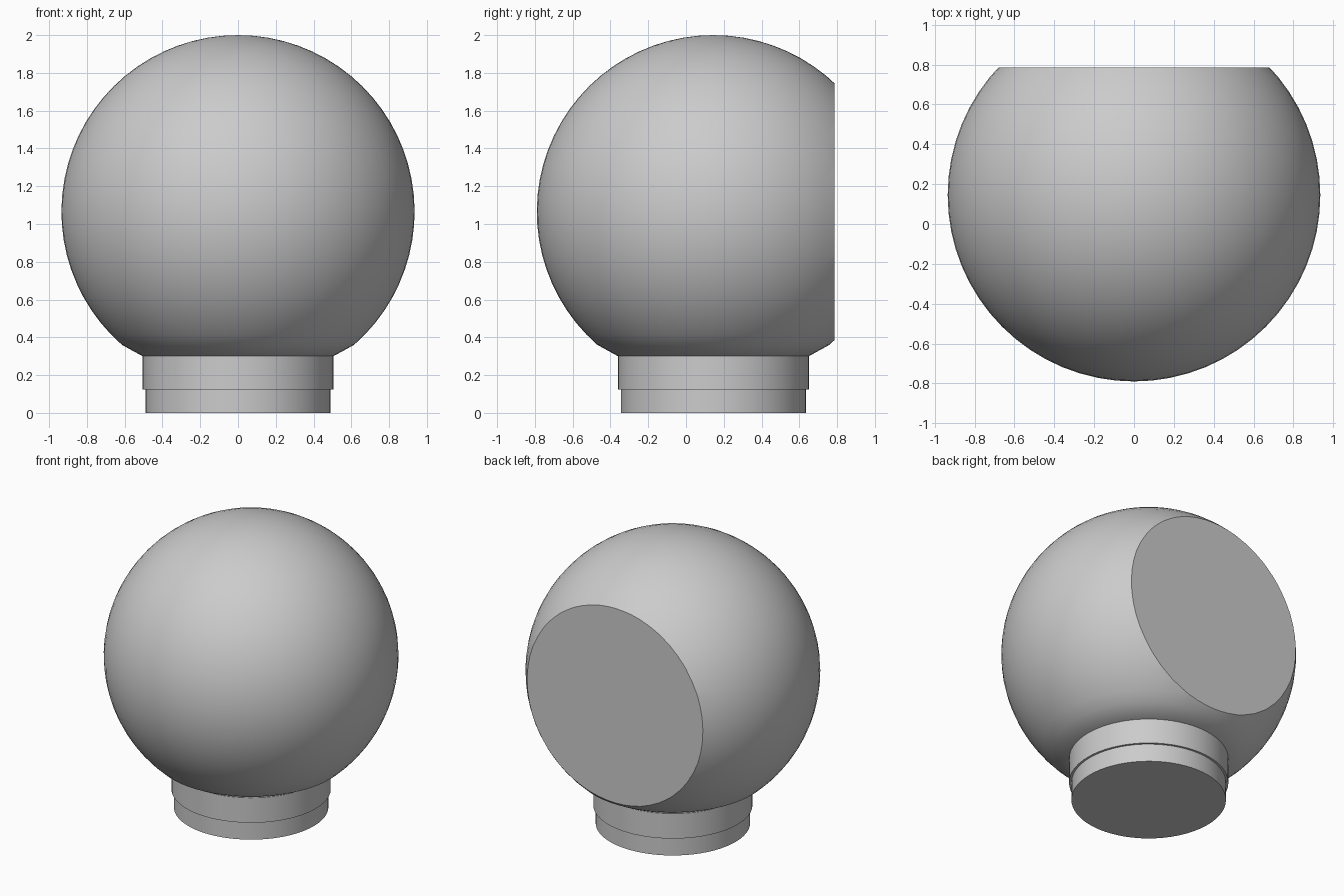
import bpy, bmesh, math

if "Cube" in bpy.data.objects:
    bpy.data.objects.remove(bpy.data.objects["Cube"], do_unlink=True)

CENTRE_Y, CENTRE_Z, RADIUS = 0.145, 1.065, 0.935
BACK_Y = 0.785
SEGMENTS = 64

grey = bpy.data.materials.new("plain_grey")
grey.use_nodes = True
grey.diffuse_color = (0.6, 0.6, 0.6, 1)
grey.node_tree.nodes["Principled BSDF"].inputs["Base Color"].default_value = (0.6, 0.6, 0.6, 1)


def lathe(name, profile, cut_back=False):
    """Spin (radius, z) points about the vertical axis of the globe."""
    bm = bmesh.new()
    verts = [bm.verts.new((r, CENTRE_Y, z)) for r, z in profile]
    edges = [bm.edges.new(pair) for pair in zip(verts, verts[1:])]
    bmesh.ops.spin(bm, geom=verts + edges, cent=(0, CENTRE_Y, 0), axis=(0, 0, 1),
                   angle=math.tau, steps=SEGMENTS)
    bmesh.ops.remove_doubles(bm, verts=bm.verts, dist=0.0001)
    if cut_back:
        cut = bmesh.ops.bisect_plane(bm, geom=bm.verts[:] + bm.edges[:] + bm.faces[:],
                                     plane_co=(0, BACK_Y, 0), plane_no=(0, 1, 0),
                                     clear_outer=True)
        rim = [e for e in cut["geom_cut"] if isinstance(e, bmesh.types.BMEdge)]
        bmesh.ops.contextual_create(bm, geom=rim)
    bmesh.ops.recalc_face_normals(bm, faces=bm.faces)
    mesh = bpy.data.meshes.new(name)
    bm.to_mesh(mesh)
    bm.free()
    mesh.materials.append(grey)
    obj = bpy.data.objects.new(name, mesh)
    bpy.context.collection.objects.link(obj)
    bpy.ops.object.select_all(action="DESELECT")
    obj.select_set(True)
    bpy.context.view_layer.objects.active = obj
    bpy.ops.object.shade_smooth_by_angle(angle=math.radians(30))
    return obj


# Globe: an arc from the top to a low ring, then a short taper to the neck
low = math.acos((0.36 - CENTRE_Z) / RADIUS)
steps = 28
arc = [(RADIUS * math.sin(low * i / steps), CENTRE_Z + RADIUS * math.cos(low * i / steps))
       for i in range(steps + 1)]
lathe("globe", arc + [(0.505, 0.30), (0, 0.30)], cut_back=True)

# Collar with a small lip over the narrower foot
lathe("collar", [(0, 0.30), (0.505, 0.30), (0.505, 0.125), (0, 0.125)])
lathe("foot", [(0, 0.125), (0.49, 0.125), (0.49, 0), (0, 0)])
